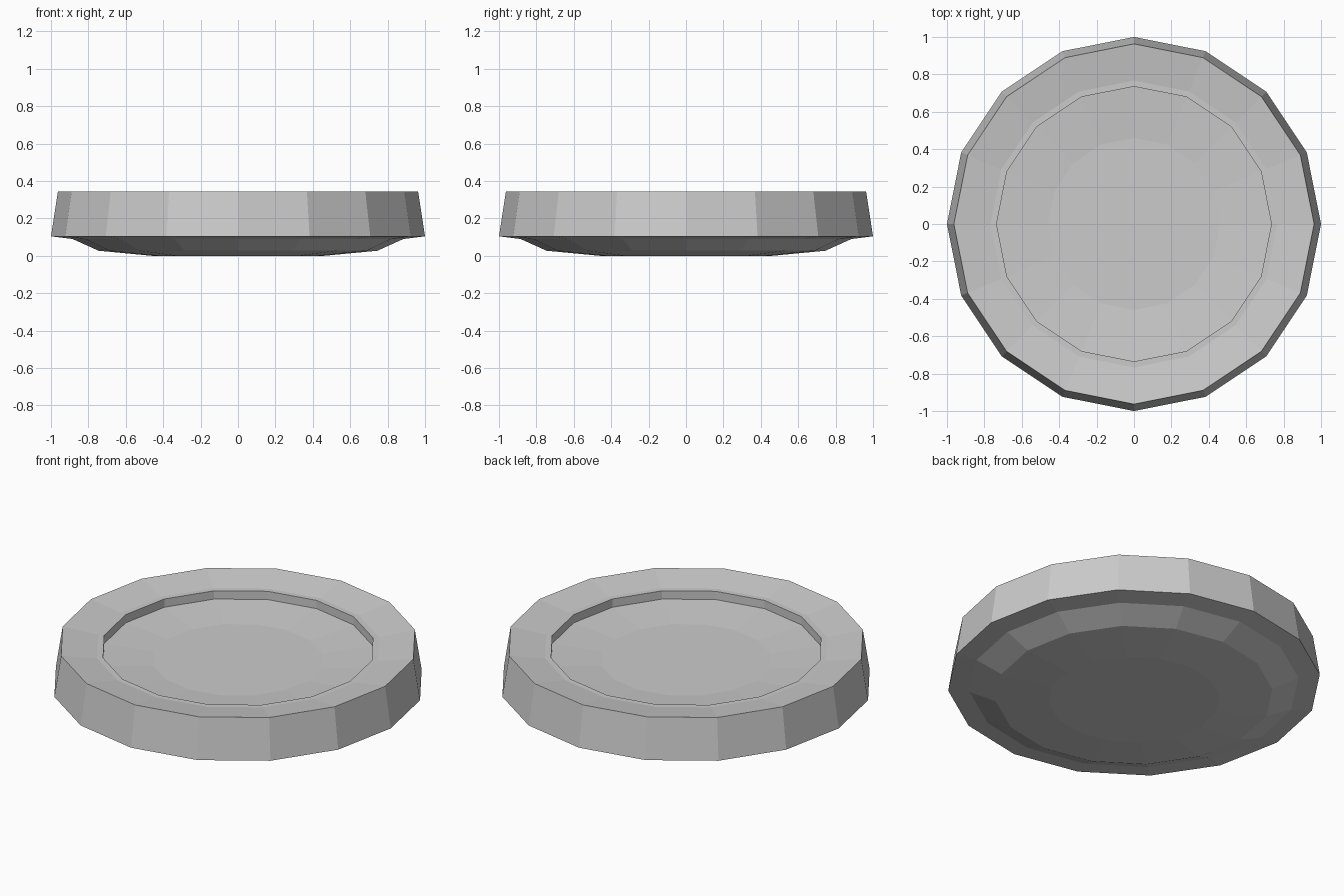
import bpy, bmesh
from math import cos, sin, pi

if "Cube" in bpy.data.objects:
    bpy.data.objects.remove(bpy.data.objects["Cube"])

SIDES = 16


def lathe(name, profile):
    """Revolve (radius, z) points into a faceted solid with flat caps."""
    bm = bmesh.new()
    rings = [[bm.verts.new((r * cos(2 * pi * i / SIDES), r * sin(2 * pi * i / SIDES), z))
              for i in range(SIDES)] for r, z in profile]
    for a, b in zip(rings, rings[1:]):
        for i in range(SIDES):
            j = (i + 1) % SIDES
            bm.faces.new((a[i], a[j], b[j], b[i]))
    bm.faces.new(rings[0][::-1])
    bm.faces.new(rings[-1])
    bmesh.ops.recalc_face_normals(bm, faces=bm.faces)
    mesh = bpy.data.meshes.new(name)
    bm.to_mesh(mesh)
    bm.free()
    obj = bpy.data.objects.new(name, mesh)
    bpy.context.collection.objects.link(obj)
    return obj


# Shallow dish: underside, outer wall, sloping rim, recessed floor
lathe("dish", [
    (0.46, 0.0), (0.745, 0.027), (0.885, 0.09), (1.0, 0.104),
    (0.963, 0.343), (0.767, 0.313), (0.735, 0.313),
    (0.735, 0.264), (0.46, 0.242),
])
